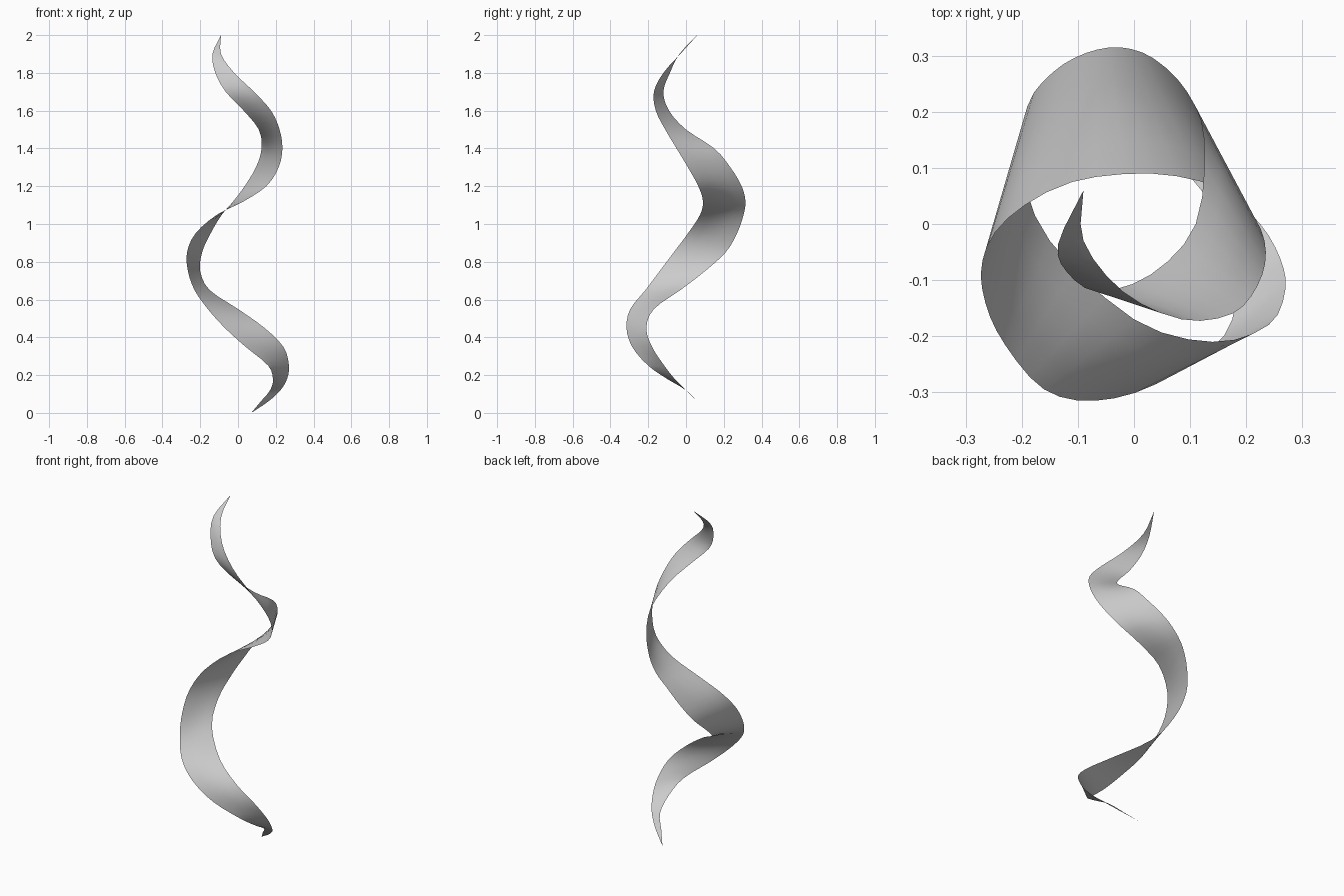
import bpy
import bmesh
from mathutils import Vector

cube = bpy.data.objects.get("Cube")
if cube:
    bpy.data.objects.remove(cube, do_unlink=True)

# Guide sections: height, then x and y of each of the two ribbon edges
SECTIONS = [
    (0, .07, .12, .07, .12),
    (.06, .12, .06, .16, .06),
    (.12, .17, 0, .225, 0),
    (.18, .185, -.1, .26, -.06),
    (.25, .16, -.2, .27, -.115),
    (.35, .04, -.285, .24, -.18),
    (.45, -.07, -.315, .14, -.21),
    (.55, -.16, -.295, 0, -.17),
    (.65, -.23, -.215, -.15, -.03),
    (.75, -.265, -.14, -.2, .1),
    (.85, -.27, -.065, -.19, .21),
    (.95, -.225, .01, -.145, .27),
    (1.05, -.11, .075, -.085, .305),
    (1.12, .03, .09, -.025, .315),
    (1.2, .15, .065, .035, .295),
    (1.3, .215, .01, .095, .235),
    (1.4, .235, -.05, .125, .15),
    (1.5, .22, -.11, .11, 0),
    (1.6, .175, -.16, .03, -.09),
    (1.7, .085, -.17, -.065, -.12),
    (1.8, -.02, -.12, -.12, -.085),
    (1.9, -.09, -.03, -.135, -.035),
    (2, -.09, .06, -.09, .06),
]
STEPS = 3    # rows between neighbouring sections
ACROSS = 4   # faces across the ribbon


def edge_path(points):
    """Smooth path through the points, with height as the parameter."""
    last = len(points) - 1
    slopes = []
    for i in range(last + 1):
        before, after = points[max(i - 1, 0)], points[min(i + 1, last)]
        slopes.append((after - before) / (after.z - before.z))
    path = []
    for i in range(last):
        a, b = points[i], points[i + 1]
        span = b.z - a.z
        for step in range(STEPS):
            t = step / STEPS
            blend = t * t * (3 - 2 * t)
            path.append(a.lerp(b, blend)
                        + slopes[i] * span * t * (1 - t) ** 2
                        - slopes[i + 1] * span * t * t * (1 - t))
    path.append(points[last])
    return path


def flat_material(name, colour):
    material = bpy.data.materials.new(name)
    material.use_nodes = True
    material.diffuse_color = colour
    shader = material.node_tree.nodes["Principled BSDF"]
    shader.inputs["Base Color"].default_value = colour
    return material


# Twisting ribbon, lofted between its two edges and closing to a point at each end
first_edge = edge_path([Vector((x, y, z)) for z, x, y, _, _ in SECTIONS])
second_edge = edge_path([Vector((x, y, z)) for z, _, _, x, y in SECTIONS])
bm = bmesh.new()
rows = [[bm.verts.new(a.lerp(b, i / ACROSS)) for i in range(ACROSS + 1)]
        for a, b in zip(first_edge, second_edge)]
for low, high in zip(rows, rows[1:]):
    for i in range(ACROSS):
        bm.faces.new((low[i], low[i + 1], high[i + 1], high[i]))
bmesh.ops.remove_doubles(bm, verts=bm.verts, dist=0.0001)
for face in bm.faces:
    face.smooth = True

mesh = bpy.data.meshes.new("spiral_ribbon")
bm.to_mesh(mesh)
bm.free()
mesh.materials.append(flat_material("light_grey", (0.6, 0.6, 0.6, 1)))
ribbon = bpy.data.objects.new("spiral_ribbon", mesh)
bpy.context.collection.objects.link(ribbon)
